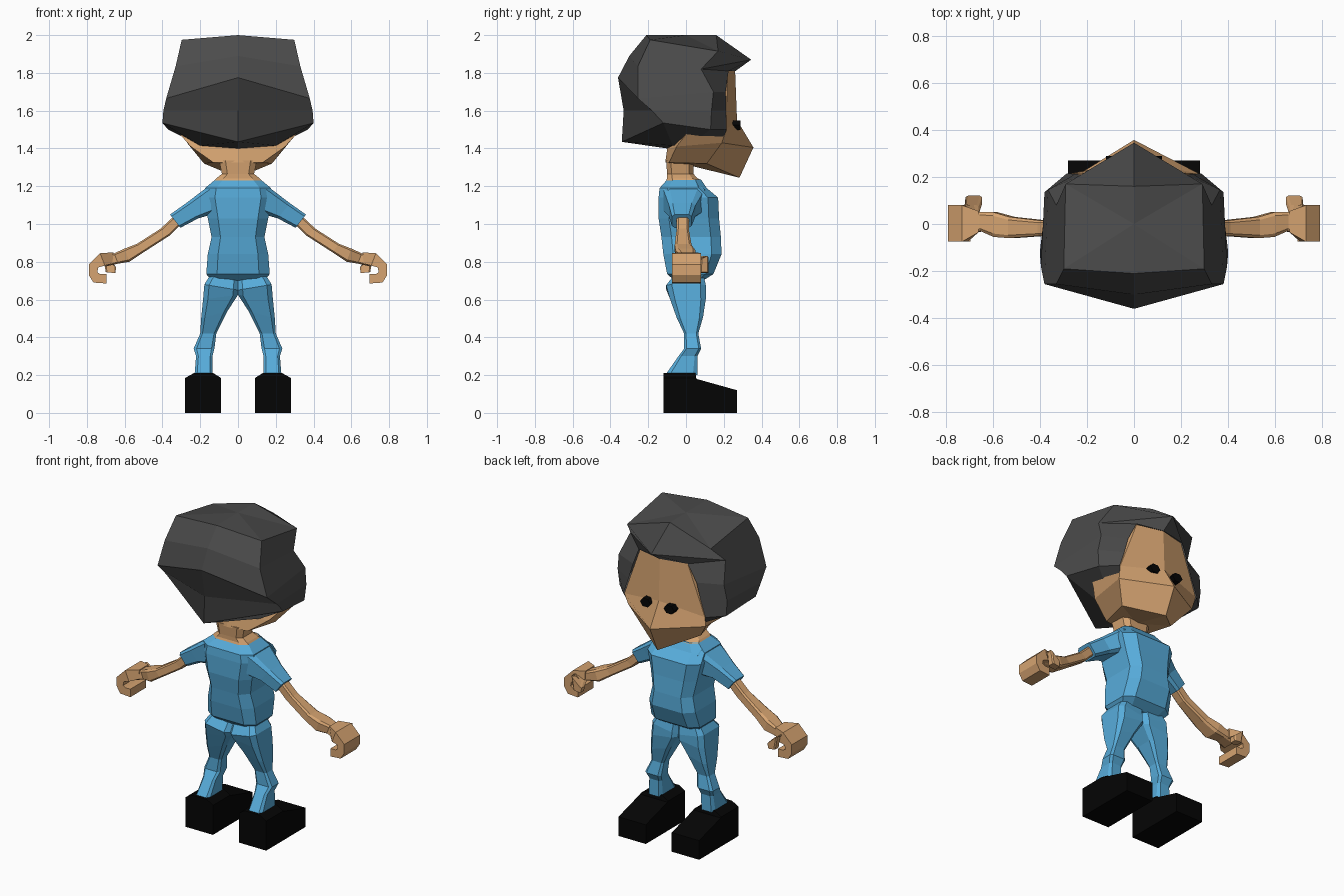
import bpy, bmesh, math

cube = bpy.data.objects.get("Cube")
if cube:
    bpy.data.objects.remove(cube, do_unlink=True)


def material(name, color):
    m = bpy.data.materials.new(name)
    m.use_nodes = True
    m.diffuse_color = (*color, 1)
    m.node_tree.nodes["Principled BSDF"].inputs["Base Color"].default_value = (*color, 1)
    return m


SKIN = material("tan skin", (.67, .37, .165))
HAIR = material("charcoal hair", (.07, .07, .07))
BLUE = material("blue cloth", (.095, .41, .70))
BLACK = material("black", (.0015, .0015, .0015))


def loft(name, rings, mat, mirror=False, closed=True, caps=True):
    """Skin a list of equal-length point rings; coincident points are merged."""
    bm = bmesh.new()
    known = {}

    def vert(p):
        key = tuple(round(c, 4) for c in p)
        if key not in known:
            known[key] = bm.verts.new(key)
        return known[key]

    def face(points):
        verts = list(dict.fromkeys(vert(p) for p in points))
        if len(verts) > 2 and not bm.faces.get(verts):
            bm.faces.new(verts)

    n = len(rings[0])
    for a, b in zip(rings, rings[1:]):
        for i in range(n if closed else n - 1):
            j = (i + 1) % n
            face([a[i], a[j], b[j], b[i]])
    if caps:
        face(rings[0])
        face(rings[-1])
    bmesh.ops.recalc_face_normals(bm, faces=bm.faces)
    mesh = bpy.data.meshes.new(name)
    bm.to_mesh(mesh)
    bm.free()
    mesh.materials.append(mat)
    ob = bpy.data.objects.new(name, mesh)
    bpy.context.collection.objects.link(ob)
    if mirror:
        ob.modifiers.new("mirror", 'MIRROR')


def ring(x0, z0, x1, z1, y0, y1, c=.14):
    """Chamfered section spanning two (x, z) edge points and a depth range."""
    corners = [(c, 0), (1 - c, 0), (1, c), (1, 1 - c), (1 - c, 1), (c, 1), (0, 1 - c), (0, c)]
    return [(x0 + (x1 - x0) * s, y0 + (y1 - y0) * t, z0 + (z1 - z0) * s) for s, t in corners]


def level(hx, y0, y1, z):
    return ring(-hx, z, hx, z, y0, y1, .17)


def full(half):
    """Complete a half section that starts and ends on the centre plane."""
    return half + [(-x, y, z) for x, y, z in half[-2:0:-1]]


# Head, running back to front on each level, with a pointed nose and chin
loft("head", [full(h) for h in (
    [(0, 0, 1.82), (.17, .05, 1.82), (.165, .22, 1.81), (0, .26, 1.81)],
    [(0, -.1, 1.47), (.33, .02, 1.5), (.28, .212, 1.5), (0, .27, 1.55)],
    [(0, -.1, 1.395), (.25, -.05, 1.41), (.27, .19, 1.43), (0, .357, 1.405)],
    [(0, -.11, 1.325), (.13, -.09, 1.325), (.18, .11, 1.32), (0, .283, 1.245)],
    [(0, .02, 1.31)] * 4)], SKIN)

# Hair: crown reaching forward to a peaked fringe
back, corner, notch, peak = (0, -.3, 1.89), (.33, -.255, 1.835), (.33, .08, 1.82), (0, .345, 1.87)
rim = [(.17, .225, 1.81), (.22, .21, 1.7), (.25, .212, 1.6), (.285, .215, 1.5), (.27, .2, 1.46)]
loft("hair_crown", [
    [(0, 0, 2)] * 4,
    [(0, -.21, 2), (.298, -.19, 1.975), (.29, .17, 1.915), (0, .16, 2)],
    [back, corner, notch, peak]], HAIR, mirror=True, closed=False, caps=False)
loft("fringe_underside", [[peak, notch], [(0, .262, 1.81), rim[0]]],
     HAIR, mirror=True, closed=False, caps=False)

# Hair: back and sides, from back centre round to the rim beside the face
loft("hair_sides", [
    [back, corner, notch, rim[0]],
    [(0, -.36, 1.775), (.38, -.255, 1.665), (.365, .145, 1.7), rim[1]],
    [(0, -.33, 1.6), (.395, -.18, 1.6), (.38, .135, 1.6), rim[2]],
    [(0, -.34, 1.435), (.4, -.12, 1.535), (.37, .13, 1.5), rim[3]],
    [(0, -.1, 1.4), (.2, -.07, 1.415), (.25, .05, 1.44), rim[4]],
], HAIR, mirror=True, closed=False, caps=False)

# Eyes
hexagon = [(math.cos(math.tau * i / 6), math.sin(math.tau * i / 6)) for i in range(6)]
loft("eyes", [[(.082 + .036 * a, y, 1.523 + .029 * b) for a, b in hexagon] for y in (.24, .288)],
     BLACK, mirror=True)

# Neck and shirt body, with the hem tucked in underneath
loft("neck", [level(.125, -.105, .085, 1.23), level(.115, -.1, .06, 1.242),
              level(.085, -.1, .04, 1.265), level(.1, -.105, .04, 1.335)], SKIN)
loft("shirt", [level(.14, -.06, .09, .70), level(.168, -.1, .145, .735),
               level(.16, -.12, .188, .84),
               level(.14, -.13, .185, .93), level(.16, -.145, .175, 1.03),
               level(.185, -.145, .17, 1.14), level(.175, -.14, .11, 1.19),
               level(.12, -.1, .08, 1.235)], BLUE)

# Sleeves
loft("sleeves", [ring(.14, 1.05, .15, 1.205, -.12, .1), ring(.21, 1.03, .275, 1.11, -.09, .05),
                 ring(.305, .98, .36, 1.05, -.075, .03)], BLUE, mirror=True)

# Arms from the sleeve to the wrist
loft("arms", [ring(.3, 1, .335, 1.045, -.05, .015), ring(.36, .94, .41, .975, -.05, .015),
              ring(.5, .85, .535, .895, -.06, .03), ring(.575, .80, .6, .87, -.055, .05),
              ring(.635, .79, .655, .845, -.03, .05), ring(.70, .775, .72, .835, -.045, .05)],
     SKIN, mirror=True)

# Curled hands: a hooked outline carried across the palm width
outer = [(.66, .85), (.73, .845), (.79, .785), (.79, .73), (.765, .69), (.695, .685)]
inner = [(.665, .79), (.705, .78), (.74, .77), (.745, .745), (.73, .735), (.695, .735)]
loft("hands", [[(a, y0, b), (c, y0, d), (c, y1, d), (a, y1, b)]
               for (a, b), (c, d), y0, y1 in zip(outer, inner, (-.035,) + (-.075,) * 5,
                                                 (.055,) + (.08,) * 5)], SKIN, mirror=True)
loft("thumbs", [ring(.66, .79, .72, .82, .03, .08), ring(.645, .77, .715, .83, .08, .12),
                ring(.65, .74, .70, .745, .075, .12)], SKIN, mirror=True)

# Trousers, each leg reaching the centre plane at the hips
loft("trousers", [ring(0, .70, .15, .725, -.07, .095), ring(0, .65, .178, .68, -.105, .105),
                  ring(0, .625, .185, .6, -.085, .105), ring(.055, .54, .195, .5, -.05, .09),
                  ring(.115, .42, .2, .42, -.01, .065), ring(.125, .34, .235, .34, -.01, .08),
                  ring(.135, .3, .222, .3, -.04, .06),
                  ring(.135, .2, .23, .2, -.11, .06)], BLUE, mirror=True)


# Shoes: chamfered section stepping down towards the toe
def shoe(y, h, c):
    return [(.09, y, 0), (.28, y, 0), (.28, y, h - c), (.235, y, h), (.13, y, h), (.09, y, h - c)]


loft("shoes", [shoe(-.12, .21, .025), shoe(.05, .21, .025), shoe(.055, .18, 0),
               shoe(.27, .12, 0)], BLACK, mirror=True)
